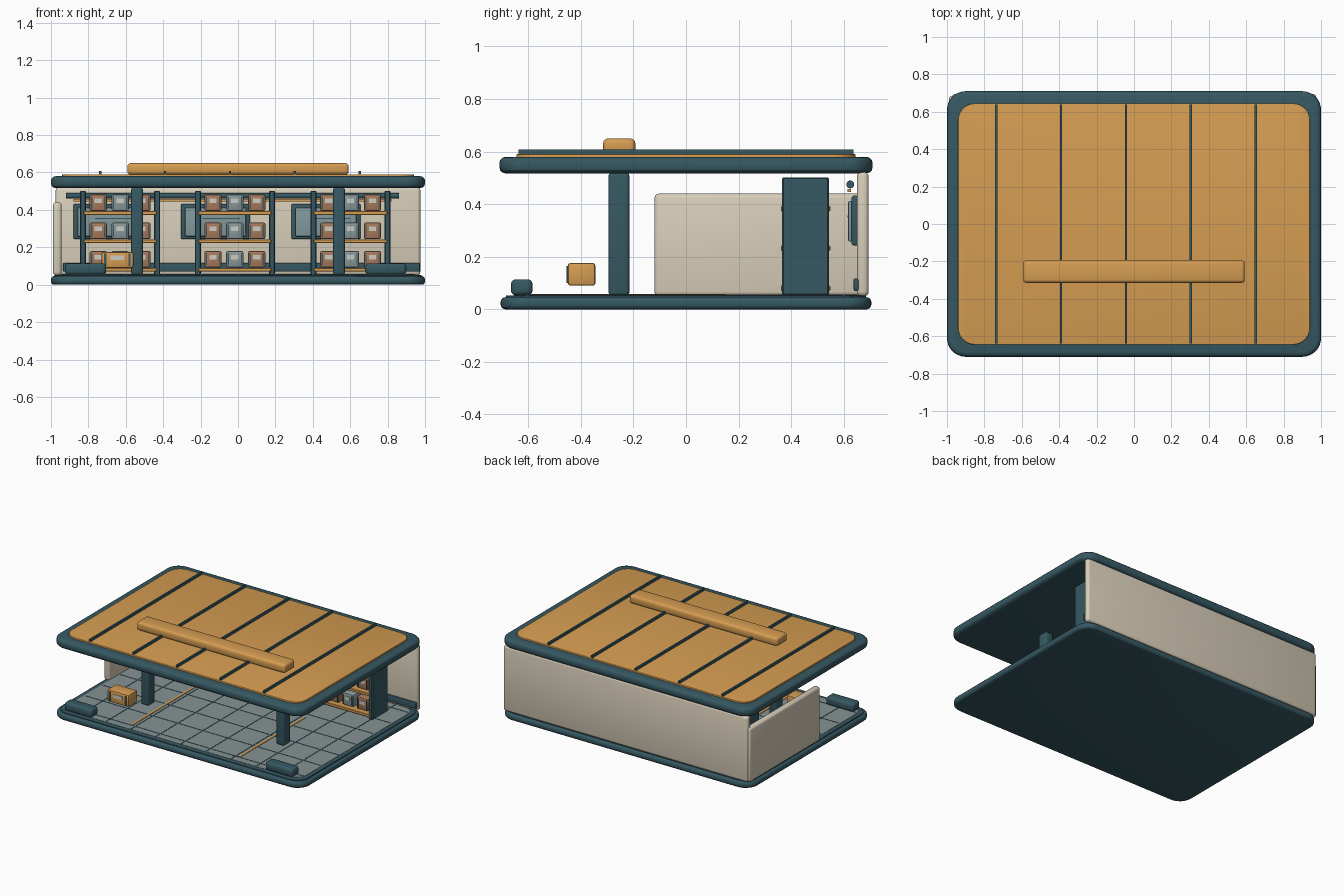
import bpy
import bmesh
from math import pi

cube = bpy.data.objects.get("Cube")
if cube:
    bpy.data.objects.remove(cube, do_unlink=True)


def material(name, r, g, b):
    """Flat colour from sRGB bytes."""
    lin = [((c / 255 + 0.055) / 1.055) ** 2.4 for c in (r, g, b)] + [1]
    m = bpy.data.materials.new(name)
    m.use_nodes = True
    m.diffuse_color = lin
    m.node_tree.nodes["Principled BSDF"].inputs["Base Color"].default_value = lin
    return m


TEAL = material("dark teal", 54, 88, 98)
ORANGE = material("warm orange", 214, 157, 82)
CREAM = material("cream", 217, 207, 186)
FLOOR = material("floor grey", 134, 147, 147)
GLASS = material("screen grey blue", 130, 152, 155)
BROWN = material("crate brown", 168, 122, 92)
STEEL = material("crate grey", 138, 152, 154)
LABEL = material("label pale", 205, 205, 195)


def finish(name, bm, mat):
    me = bpy.data.meshes.new(name)
    bm.to_mesh(me)
    bm.free()
    me.materials.append(mat)
    ob = bpy.data.objects.new(name, me)
    bpy.context.collection.objects.link(ob)
    bpy.context.view_layer.objects.active = ob
    ob.select_set(True)
    bpy.ops.object.shade_smooth_by_angle()
    ob.select_set(False)
    return ob


def block(name, xs, ys, zs, mat, bevel=0, corner=0, segments=3):
    """Box from its ranges; corner rounds the plan, bevel the remaining edges."""
    bm = bmesh.new()
    bmesh.ops.create_cube(bm, size=1)
    for v in bm.verts:
        for i, (a, b) in enumerate((xs, ys, zs)):
            v.co[i] = a if v.co[i] < 0 else b
    if corner:
        upright = [e for e in bm.edges
                   if abs(e.verts[0].co.z - e.verts[1].co.z) > 1e-4]
        bmesh.ops.bevel(bm, geom=upright, offset=corner, segments=8,
                        profile=0.5, affect='EDGES')
    if bevel:
        edges = [e for e in bm.edges if not corner
                 or abs(e.verts[0].co.z - e.verts[1].co.z) < 1e-5]
        bmesh.ops.bevel(bm, geom=edges, offset=bevel, segments=segments,
                        profile=0.5, affect='EDGES')
    return finish(name, bm, mat)


def around(c, size):
    return (c - size / 2, c + size / 2)


# Base, tiled floor and floor guide lines
block("base", (-1, 1), (-0.705, 0.705), (0, 0.046), TEAL, 0.018, 0.1)
block("base_rim", (-0.98, 0.98), (-0.685, 0.685), (0.04, 0.053), TEAL, 0.003, 0.09)
block("floor", (-0.95, 0.95), (-0.655, 0.655), (0.045, 0.055), FLOOR, 0, 0.08)
for i in range(-4, 5):
    block("floor_joint_long", around(i * 0.2, 0.008), (-0.65, 0.65),
          (0.054, 0.0565), TEAL)
for i in range(-3, 4):
    block("floor_joint_cross", (-0.94, 0.94), around(i * 0.2, 0.008),
          (0.054, 0.0565), TEAL)
for x in (-0.43, 0.43):
    block("floor_guide_line", around(x, 0.016), (-0.6, 0.15), (0.054, 0.059), ORANGE)

# Roof with panel, ribs and front beam
block("roof", (-1, 1), (-0.71, 0.71), (0.517, 0.58), TEAL, 0.024, 0.1)
block("roof_panel", (-0.94, 0.94), (-0.645, 0.645), (0.57, 0.59), ORANGE, 0.003, 0.09)
for i in range(5):
    block("roof_rib", around(-0.737 + i * 0.347, 0.012), (-0.638, 0.638),
          (0.585, 0.607), TEAL)
block("roof_beam", (-0.592, 0.592), (-0.315, -0.193), (0.588, 0.65), ORANGE, 0.018)

# Walls
block("back_wall", (-0.975, 0.975), (0.65, 0.695), (0.05, 0.522), CREAM, 0.017)
block("side_wall", (-0.99, -0.943), (-0.12, 0.685), (0.05, 0.44), CREAM, 0.017)
block("back_skirting", (-0.935, 0.972), (0.638, 0.656), (0.07, 0.117), TEAL, 0.005)

# Rail and light strip along the back wall
bm = bmesh.new()
bmesh.ops.create_cone(bm, cap_ends=True, segments=20, radius1=0.015,
                      radius2=0.015, depth=1.78)
rail = finish("back_rail", bm, TEAL)
rail.rotation_euler.y = pi / 2
rail.location = (-0.03, 0.625, 0.475)
block("light_strip", (-0.88, 0.82), (0.615, 0.627), (0.446, 0.458), ORANGE)

# Wall screens
for x in (-0.695, -0.12, 0.47):
    block("screen_frame", around(x, 0.37), (0.63, 0.656), (0.243, 0.432), TEAL, 0.008)
    block("screen_pane", around(x, 0.325), (0.617, 0.634), (0.258, 0.412), GLASS, 0.005)
    block("screen_line", around(x + 0.03, 0.2), (0.614, 0.619), (0.35, 0.356), TEAL)

# Columns and kerb bumpers
for x in (-0.54, 0.54):
    block("column", around(x, 0.064), around(-0.255, 0.08), (0.052, 0.52), TEAL, 0.014)
for x in (-0.815, 0.79):
    block("kerb_bumper", around(x, 0.22), around(-0.625, 0.082),
          (0.053, 0.114), TEAL, 0.018)


def crate(x, y, z, w, d, h, mat):
    """Crate with clips and a label on its front face."""
    block("crate", around(x, w), around(y, d), (z, z + h), mat, 0.009, segments=2)
    front = y - d / 2
    block("crate_label", around(x, w * 0.42), (front - 0.004, front + 0.002),
          around(z + h * 0.62, h * 0.28), LABEL)
    for s in (-1, 1):
        block("crate_clip", around(x + s * w * 0.38, w * 0.07),
              (front - 0.005, front + 0.002), (z + h * 0.12, z + h * 0.88), TEAL)


# Three shelf units filled with crates
for cx in (-0.63, -0.017, 0.602):
    for s in (-1, 1):
        block("shelf_side", around(cx + s * 0.198, 0.032), (0.366, 0.544),
              (0.053, 0.502), TEAL, 0.005, segments=1)
    for z in (0.08, 0.232, 0.383):
        block("shelf_board", around(cx, 0.39), (0.361, 0.549),
              around(z, 0.02), ORANGE, 0.003, segments=1)
        for i, mat in enumerate((BROWN, STEEL, BROWN)):
            crate(cx + (i - 1) * 0.117, 0.45, z + 0.012, 0.092, 0.12, 0.088, mat)

# Loose crate near the front
crate(-0.645, -0.397, 0.09, 0.17, 0.104, 0.086, ORANGE)
